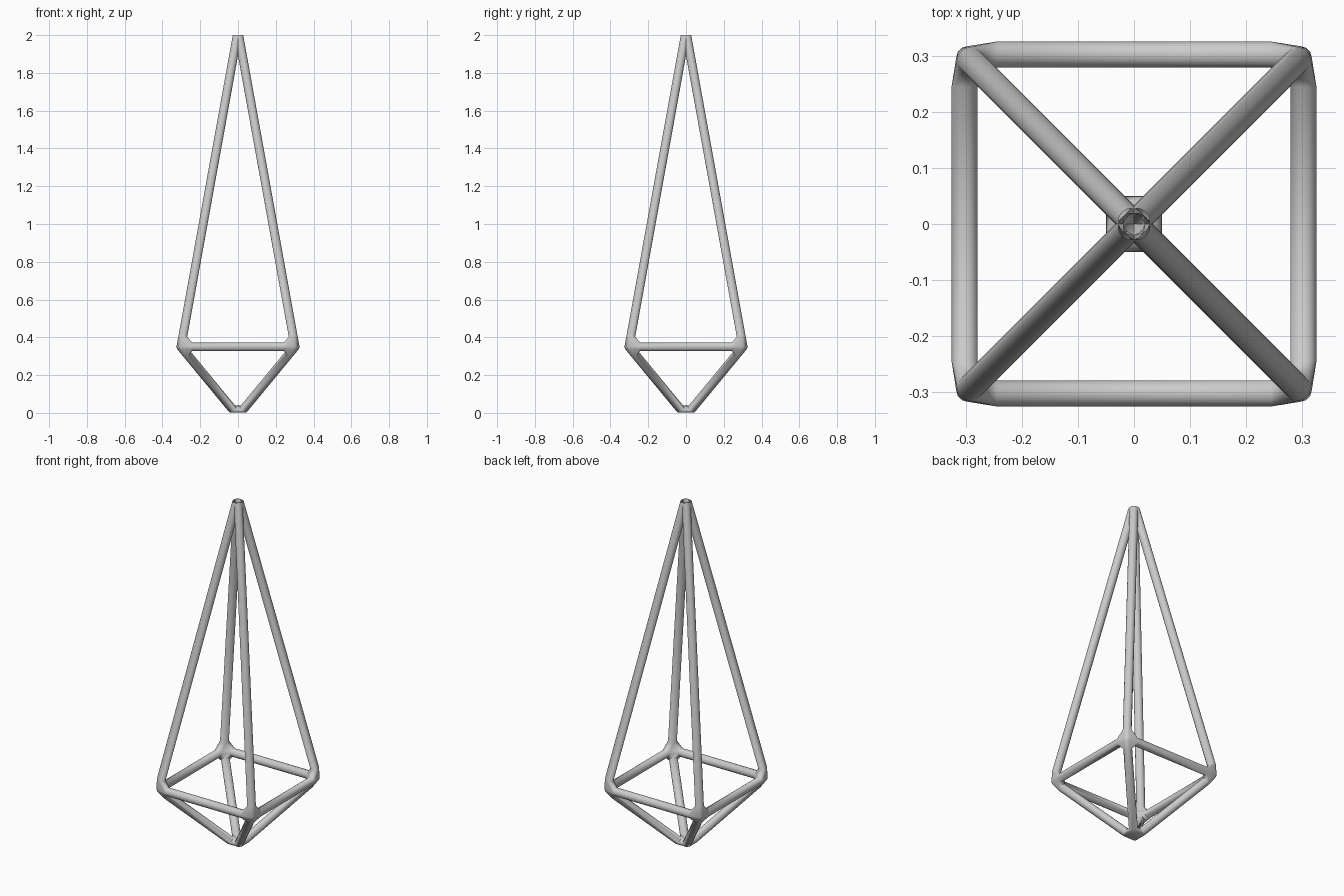
import bpy, bmesh, math
from mathutils import Vector

if "Cube" in bpy.data.objects:
    bpy.data.objects.remove(bpy.data.objects["Cube"])

R = 0.0235      # tube radius
SIDES = 20
JOINT = 0.058   # distance from a corner at which the tube begins
APEX = Vector((0, 0, 2.022))
FOOT = Vector((0, 0, -0.016))
CORNERS = [Vector((0.302 * sx, 0.302 * sy, 0.35))
           for sx, sy in ((1, 1), (-1, 1), (-1, -1), (1, -1))]

bm = bmesh.new()


def ring(centre, u, v):
    return [bm.verts.new(centre + R * (math.cos(a) * u + math.sin(a) * v))
            for a in (2 * math.pi * i / SIDES for i in range(SIDES))]


def tube_rings(a, b, start, end):
    """Two matching rings on the line a-b, set back from its ends."""
    d = (b - a).normalized()
    u = d.orthogonal().normalized()
    v = d.cross(u)
    return ring(a + d * start, u, v), ring(b - d * end, u, v)


def joint(rings, ball=None):
    """Blend tubes together with a hull that is open at every tube."""
    verts = [v for r in rings for v in r]
    if ball is not None:
        for lat in (-0.6, 0, 0.6):
            for i in range(12):
                a = i * math.pi / 6
                verts.append(bm.verts.new(ball + 0.021 * Vector((
                    math.cos(lat) * math.cos(a), math.cos(lat) * math.sin(a), math.sin(lat)))))
    bmesh.ops.convex_hull(bm, input=verts)
    sets = [set(r) for r in rings]
    faces = {f for v in verts for f in v.link_faces}
    caps = [f for f in faces if any(set(f.verts) <= s for s in sets)]
    bmesh.ops.delete(bm, geom=caps, context='FACES_ONLY')


# Lay out the twelve tubes
tubes, at_corner, at_foot = [], [[] for _ in CORNERS], []
for i, c in enumerate(CORNERS):
    j = (i + 1) % 4
    side = tube_rings(c, CORNERS[j], JOINT, JOINT)
    upper = tube_rings(c, APEX, JOINT, 0)
    lower = tube_rings(c, FOOT, JOINT, 0.056)
    tubes += [side, upper, lower]
    at_corner[i] += [side[0], upper[0], lower[0]]
    at_corner[j].append(side[1])
    at_foot.append(lower[1])

# Filleted corner joints and bottom joint
for c, rings in zip(CORNERS, at_corner):
    joint(rings, c - Vector((c.x, c.y, 0)) * 0.02)
joint(at_foot)

# Tube walls
for a, b in tubes:
    for k in range(SIDES):
        n = (k + 1) % SIDES
        bm.faces.new((a[k], a[n], b[n], b[k]))

bmesh.ops.delete(bm, geom=[v for v in bm.verts if not v.link_faces], context='VERTS')
loose = [e for e in bm.edges if not e.link_faces]
bmesh.ops.delete(bm, geom=loose, context='EDGES')
bmesh.ops.recalc_face_normals(bm, faces=bm.faces[:])

# Flat cuts: open tip at the top, level base at the bottom
for z, n in ((2.0, 1), (0.0, -1)):
    bmesh.ops.bisect_plane(bm, geom=bm.verts[:] + bm.edges[:] + bm.faces[:], dist=1e-5,
                           plane_co=(0, 0, z), plane_no=(0, 0, n), clear_outer=True)

mesh = bpy.data.meshes.new("tube_frame")
bm.to_mesh(mesh)
bm.free()
frame = bpy.data.objects.new("tube_frame", mesh)
bpy.context.collection.objects.link(frame)
bpy.context.view_layer.objects.active = frame
frame.select_set(True)
bpy.ops.object.shade_smooth_by_angle(angle=math.radians(55))
